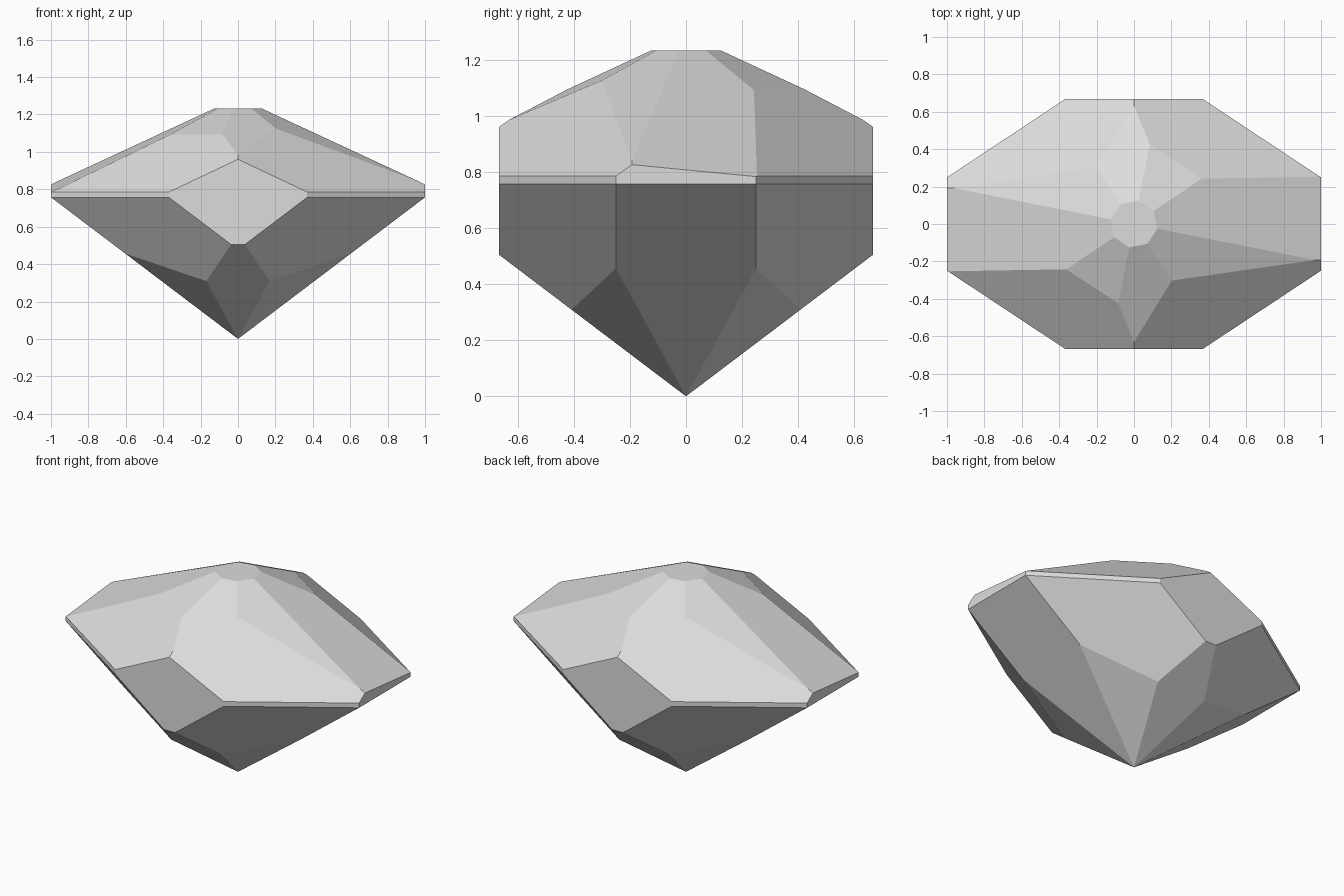
import bpy
import bmesh
from math import cos, sin, radians
from mathutils import Matrix, Vector

cube = bpy.data.objects.get("Cube")
if cube:
    bpy.data.objects.remove(cube, do_unlink=True)

HALF_DEPTH = 0.667
TABLE_Z = 1.233
CORNER = 56.5                                   # direction of the long corner facets
CORNERS = [CORNER, 180 - CORNER, 180 + CORNER, -CORNER]


def cut(bm, point, normal):
    """Slice off everything beyond the plane and close the cut with one flat facet."""
    geom = bm.verts[:] + bm.edges[:] + bm.faces[:]
    bmesh.ops.bisect_plane(bm, geom=geom, dist=1e-4, plane_co=point,
                           plane_no=normal.normalized(), clear_outer=True)
    rim = [e for e in bm.edges if e.is_boundary]
    if rim:
        bmesh.ops.contextual_create(bm, geom=rim)


def facet(bm, azimuth, slope, axis_z, up):
    """Sloping facet whose plane meets the vertical axis at axis_z."""
    a = radians(azimuth)
    cut(bm, Vector((0, 0, axis_z)), Vector((cos(a) * slope, sin(a) * slope, up)))


bm = bmesh.new()

# Rough block with the table as its top
bottom = -0.5
size = Matrix.Diagonal((2, 2 * HALF_DEPTH, TABLE_Z - bottom, 1))
bmesh.ops.create_cube(bm, size=1, matrix=Matrix.Translation((0, 0, (TABLE_Z + bottom) / 2)) @ size)

# Girdle: clipped corners
for azimuth in CORNERS:
    a = radians(azimuth)
    direction = Vector((cos(a), sin(a), 0))
    cut(bm, direction * 0.76, direction)

# Pavilion: eight facets to the point, then steeper corners
for azimuth in (0, 180, 90, 270, 45, 135, 225, 315):
    facet(bm, azimuth, 0.757, 0, -1)
for azimuth in CORNERS:
    facet(bm, azimuth, 1.372, -0.286, -1)

# Crown: steep corners, then a ring of eight slightly turned facets
for azimuth in CORNERS:
    facet(bm, azimuth, 0.857, 1.437, 1)
for i in range(8):
    facet(bm, 11.25 + 45 * i, 0.493, 1.291, 1)

bmesh.ops.recalc_face_normals(bm, faces=bm.faces[:])
mesh = bpy.data.meshes.new("cut_gem")
bm.to_mesh(mesh)
bm.free()

# Plain grey material
grey = bpy.data.materials.new("light_grey")
grey.use_nodes = True
colour = (0.72, 0.72, 0.72, 1)
grey.diffuse_color = colour
grey.node_tree.nodes["Principled BSDF"].inputs["Base Color"].default_value = colour
mesh.materials.append(grey)

gem = bpy.data.objects.new("cut_gem", mesh)
bpy.context.scene.collection.objects.link(gem)
